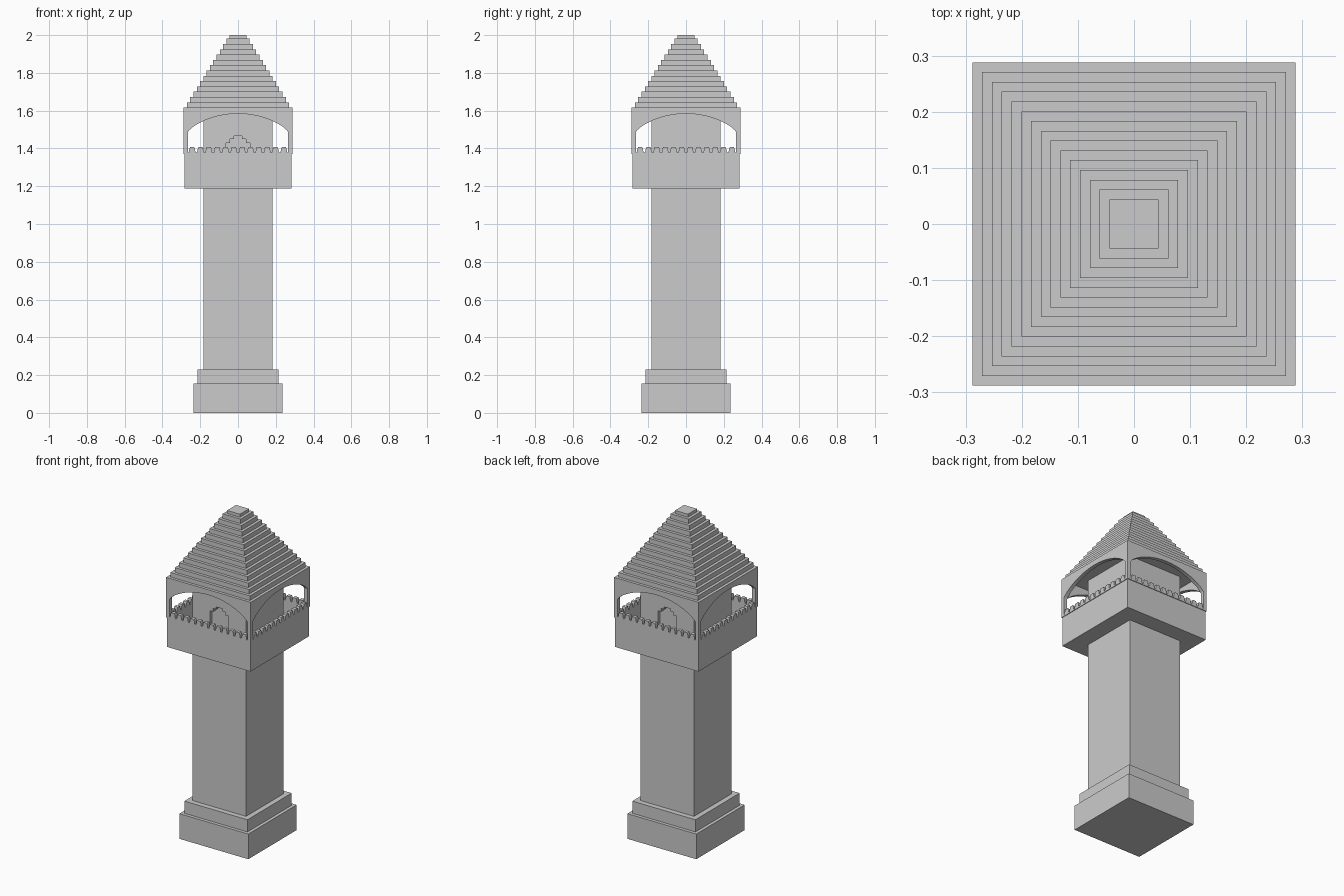
import bpy, bmesh, math
from mathutils import Matrix

if "Cube" in bpy.data.objects:
    bpy.data.objects.remove(bpy.data.objects["Cube"])

stone = bpy.data.materials.new("grey_stone")
stone.diffuse_color = (0.6, 0.6, 0.6, 1)
stone.use_nodes = True
stone.node_tree.nodes["Principled BSDF"].inputs["Base Color"].default_value = stone.diffuse_color


def finish(name, bm):
    bmesh.ops.recalc_face_normals(bm, faces=bm.faces)
    me = bpy.data.meshes.new(name)
    bm.to_mesh(me)
    bm.free()
    me.materials.append(stone)
    ob = bpy.data.objects.new(name, me)
    bpy.context.collection.objects.link(ob)
    return ob


def add_box(bm, cx, cy, half, z0, z1):
    m = Matrix.Translation((cx, cy, (z0 + z1) / 2)) @ Matrix.Diagonal((2 * half, 2 * half, z1 - z0, 1))
    bmesh.ops.create_cube(bm, size=1, matrix=m)


def box(name, half, z0, z1):
    bm = bmesh.new()
    add_box(bm, 0, 0, half, z0, z1)
    return finish(name, bm)


def prisms(name, pts, y0, y1, turns):
    """Extrude an x-z profile from y0 to y1, repeated at quarter turns."""
    bm = bmesh.new()
    for t in turns:
        f = bm.faces.new([bm.verts.new((x, y0, z)) for x, z in pts])
        r = bmesh.ops.extrude_face_region(bm, geom=[f])
        new = [v for v in r["geom"] if isinstance(v, bmesh.types.BMVert)]
        bmesh.ops.translate(bm, verts=new, vec=(0, y1 - y0, 0))
        bmesh.ops.rotate(bm, verts=list(set(new) | set(f.verts)),
                         matrix=Matrix.Rotation(t * math.pi / 2, 3, 'Z'))
    return finish(name, bm)


# Plinth and shaft; the shaft carries on up through the gallery
box("plinth_lower", 0.235, 0, 0.155)
box("plinth_upper", 0.215, 0.155, 0.23)
shaft = box("shaft", 0.183, 0.23, 1.61)

# Stepped doorways recessed in the front and back of the shaft
right = [(0.064, 1.215), (0.064, 1.43), (0.042, 1.43), (0.042, 1.45),
         (0.021, 1.45), (0.021, 1.465)]
cutter = prisms("doorway_cutter", right + [(-x, z) for x, z in reversed(right)],
                -0.22, -0.16, (0, 2))
cutter.hide_render = True
cutter.hide_set(True)
mod = shaft.modifiers.new("doorways", 'BOOLEAN')
mod.operation = 'DIFFERENCE'
mod.solver = 'EXACT'
mod.object = cutter

# Balcony: box with a sunken floor
bm = bmesh.new()
add_box(bm, 0, 0, 0.284, 1.187, 1.376)
bm.faces.ensure_lookup_table()
top = max(bm.faces, key=lambda f: f.calc_center_median().z)
bmesh.ops.inset_region(bm, faces=[top], thickness=0.022)
r = bmesh.ops.extrude_face_region(bm, geom=[top])
bmesh.ops.delete(bm, geom=[top], context='FACES_ONLY')
bmesh.ops.translate(bm, vec=(0, 0, -0.155),
                    verts=[v for v in r["geom"] if isinstance(v, bmesh.types.BMVert)])
finish("balcony", bm)

# Battlement strips along the parapet
OUT, IN = 0.288, 0.265
n = 12
pitch = 2 * IN / n
teeth = []
for i in range(n):
    c = -IN + (i + 0.5) * pitch
    teeth += [(c - 0.018, 1.378), (c - 0.014, 1.4), (c - 0.011, 1.407),
              (c + 0.011, 1.407), (c + 0.014, 1.4), (c + 0.018, 1.378)]
prisms("battlements", [(-IN, 1.37)] + [(-IN, 1.378)] + teeth + [(IN, 1.378), (IN, 1.37)],
       -OUT, -IN, range(4))

# Corner posts
bm = bmesh.new()
mid = (OUT + IN) / 2
for sx in (-1, 1):
    for sy in (-1, 1):
        add_box(bm, sx * mid, sy * mid, (OUT - IN) / 2, 1.37, 1.616)
finish("corner_posts", bm)

# Arched panels between the posts
arch = []
for i in range(25):
    u = -math.cos(math.pi * i / 24)
    arch.append((IN * u, 1.487 + 0.097 * max(0, 1 - u * u) ** 0.78))
prisms("arches", arch + [(IN, 1.616), (-IN, 1.616)], -OUT, -IN, range(4))

# Stepped pyramid roof
bm = bmesh.new()
z = 1.60
for i in range(15):
    z1 = 2.0 if i == 14 else 1.616 + i * 0.0281
    add_box(bm, 0, 0, 0.288 - i * 0.01743, z, z1)
    z = z1
finish("stepped_roof", bm)
